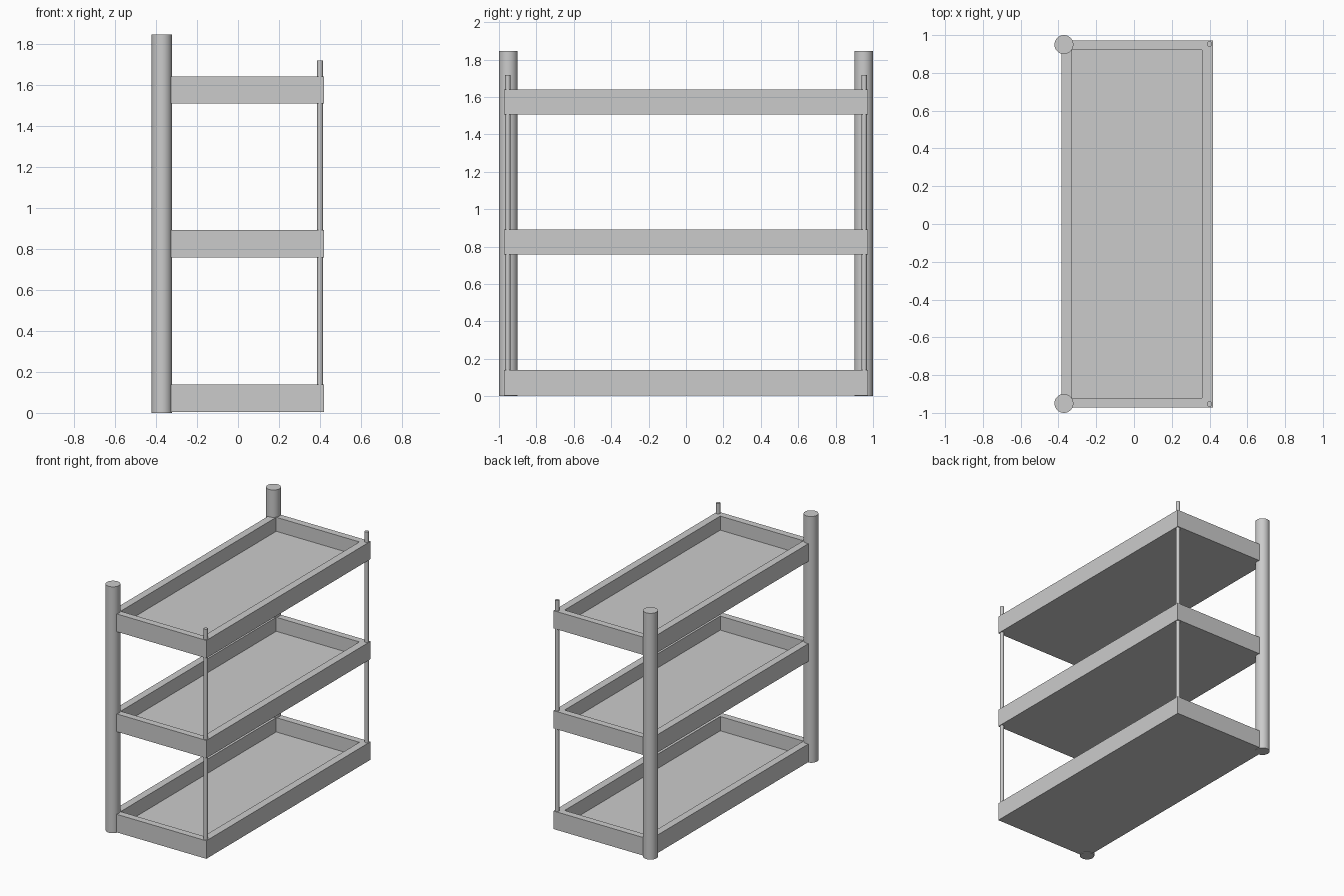
import bpy
import bmesh

if "Cube" in bpy.data.objects:
    bpy.data.objects.remove(bpy.data.objects["Cube"])

X0, X1, Y = -0.383, 0.418, 0.972      # tray outer footprint
IX0, IX1, IY = -0.328, 0.361, 0.921   # tray inner opening
FLOOR = 0.028                         # tray floor thickness


def tray(name, z0, z1):
    """Open tray: a box whose top face is inset and pushed down."""
    bm = bmesh.new()
    bmesh.ops.create_cube(bm, size=2)
    for v in bm.verts:
        v.co = (X1 if v.co.x > 0 else X0, Y if v.co.y > 0 else -Y, z1 if v.co.z > 0 else z0)
    bm.normal_update()
    top = max(bm.faces, key=lambda f: f.calc_center_median().z)
    # flat rim
    bmesh.ops.inset_region(bm, faces=[top], thickness=0.05)
    for v in top.verts:
        v.co = (IX1 if v.co.x > 0 else IX0, IY if v.co.y > 0 else -IY, z1)
    # recessed floor
    bmesh.ops.inset_region(bm, faces=[top], thickness=0)
    for v in top.verts:
        v.co.z = z0 + FLOOR
    bmesh.ops.recalc_face_normals(bm, faces=bm.faces)
    mesh = bpy.data.meshes.new(name)
    bm.to_mesh(mesh)
    bm.free()
    bpy.context.collection.objects.link(bpy.data.objects.new(name, mesh))


def rod(name, x, y, r, z0, z1, sides):
    """Vertical round bar with smooth sides and crisp ends."""
    bpy.ops.mesh.primitive_cylinder_add(vertices=sides, radius=r, depth=z1 - z0,
                                        location=(x, y, (z0 + z1) / 2))
    bpy.context.object.name = name
    bpy.ops.object.shade_smooth_by_angle()


# three shelves
tray("bottom_tray", 0.004, 0.139)
tray("middle_tray", 0.758, 0.891)
tray("top_tray", 1.507, 1.64)

# thick posts on the left, thin rods on the right, mirrored front to back
for side, s in (("front", -1), ("back", 1)):
    rod(side + "_post", -0.371, s * 0.95, 0.05, 0, 1.845, 48)
    rod(side + "_thin_rod", 0.4, s * 0.953, 0.014, 0.02, 1.718, 24)
